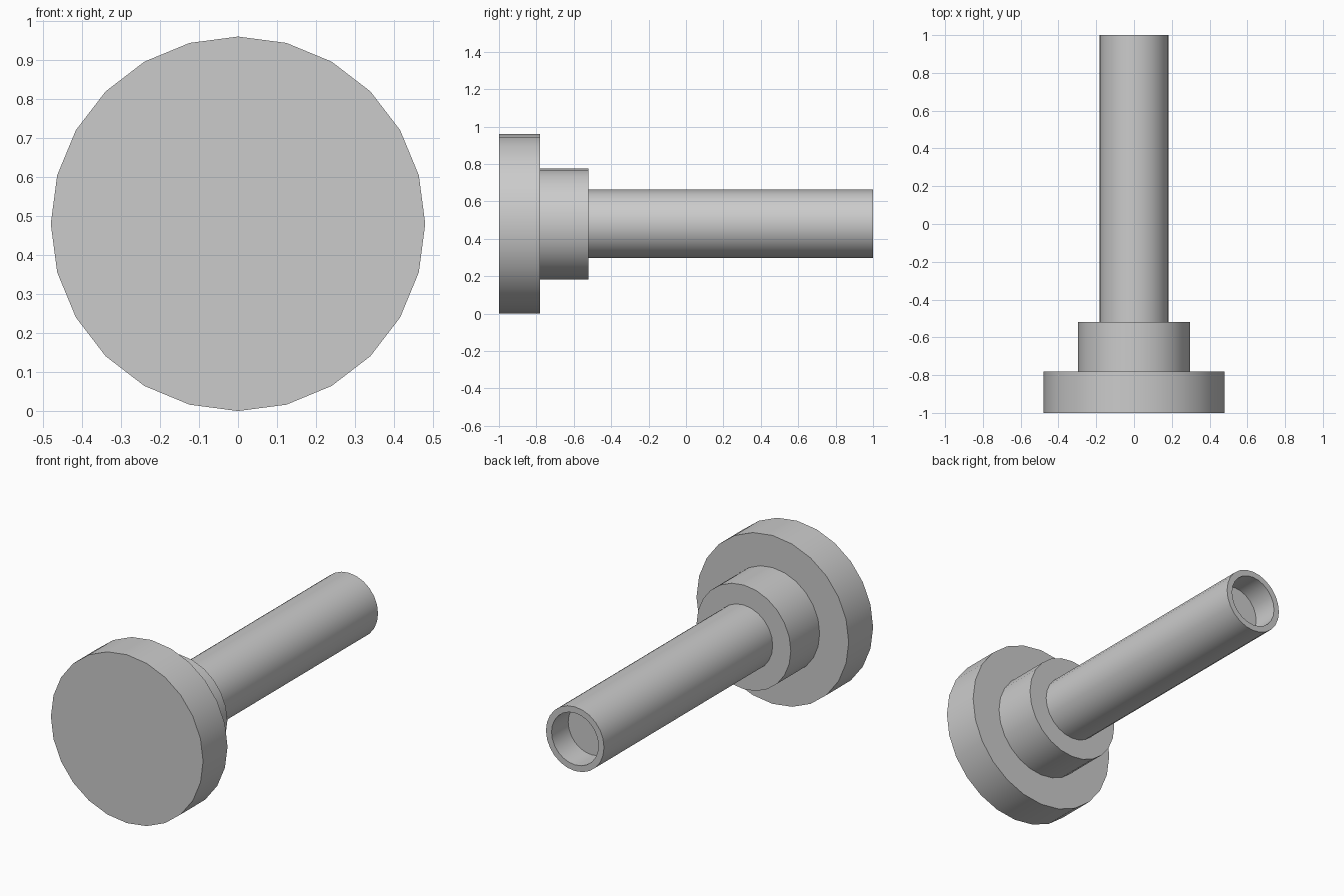
import bpy
import bmesh
import math
from mathutils import Matrix, Vector

if "Cube" in bpy.data.objects:
    bpy.data.objects.remove(bpy.data.objects["Cube"], do_unlink=True)

SIDES = 24
AXIS_HEIGHT = 0.48

grey = bpy.data.materials.new("plain grey")
grey.use_nodes = True
grey.diffuse_color = (0.6, 0.6, 0.6, 1)
grey.node_tree.nodes["Principled BSDF"].inputs["Base Color"].default_value = grey.diffuse_color


def lathe(name, profile):
    """Turn (radius, y) points around the horizontal axis; ends are capped."""
    bm = bmesh.new()
    rings = []
    for radius, y in profile:
        ring = []
        for i in range(SIDES):
            a = math.tau * i / SIDES
            ring.append(bm.verts.new((radius * math.cos(a), y, AXIS_HEIGHT + radius * math.sin(a))))
        rings.append(ring)
    for a, b in zip(rings, rings[1:]):
        for i in range(SIDES):
            j = (i + 1) % SIDES
            bm.faces.new((a[i], a[j], b[j], b[i]))
    bm.faces.new(rings[0])
    bm.faces.new(rings[-1])
    bmesh.ops.recalc_face_normals(bm, faces=bm.faces)
    mesh = bpy.data.meshes.new(name)
    bm.to_mesh(mesh)
    bm.free()
    mesh.materials.append(grey)
    obj = bpy.data.objects.new(name, mesh)
    bpy.context.collection.objects.link(obj)
    bpy.ops.object.select_all(action="DESELECT")
    obj.select_set(True)
    bpy.context.view_layer.objects.active = obj
    bpy.ops.object.shade_smooth_by_angle(angle=math.radians(30))
    return obj


# Wide head disc at the front
lathe("head_disc", [(0.48, -1), (0.48, -0.78)])

# Stepped collar behind the head
lathe("collar", [(0.297, -0.78), (0.297, -0.52)])

# Long shaft with a blind hole in its back end
lathe("shaft", [(0.183, -0.52), (0.183, 1), (0.148, 1), (0.148, 0.85)])
